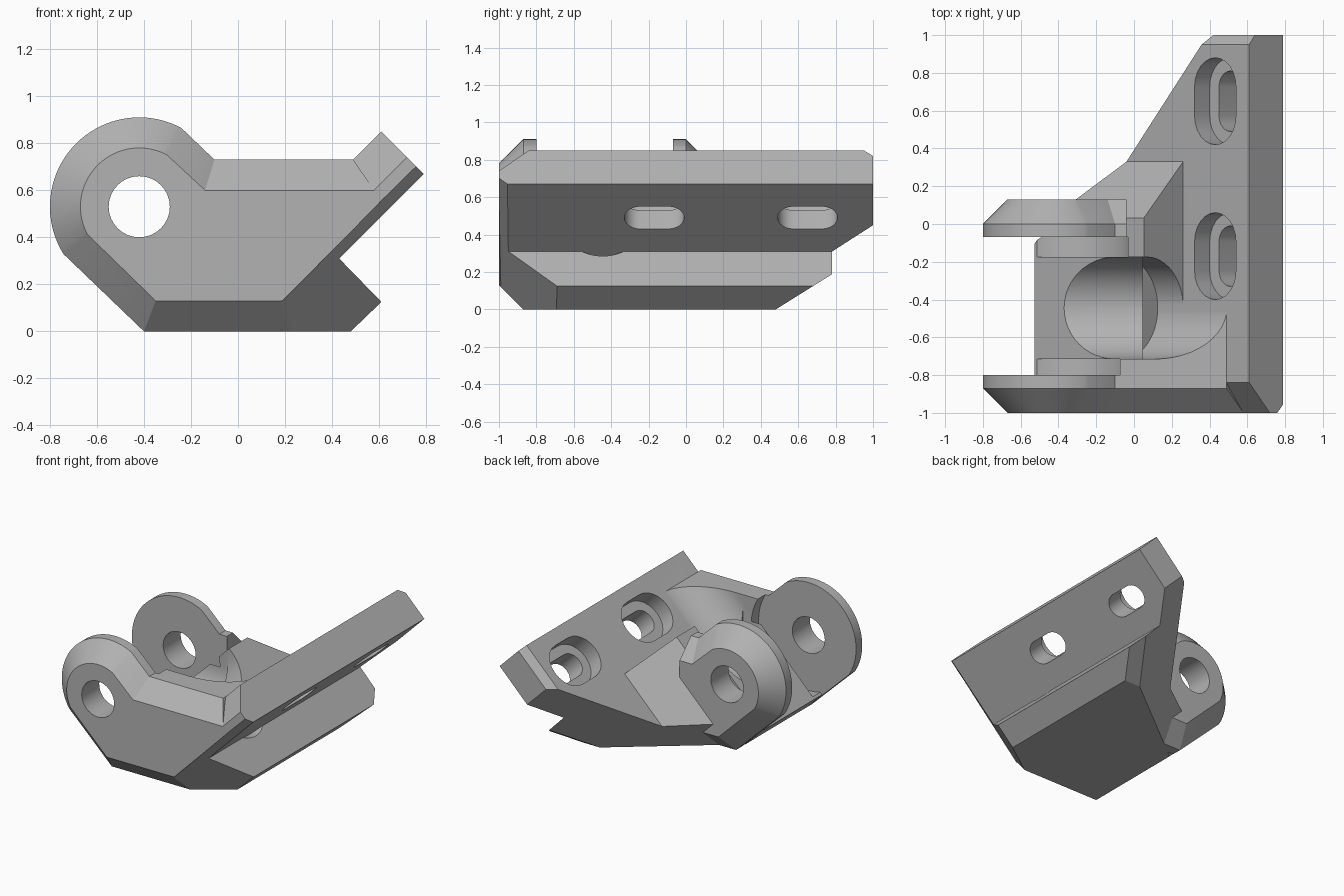
import bpy, bmesh, math
from mathutils import Vector

if "Cube" in bpy.data.objects:
    bpy.data.objects.remove(bpy.data.objects["Cube"])

grey = bpy.data.materials.new("plain grey")
grey.use_nodes = True
grey.diffuse_color = (0.45, 0.45, 0.45, 1)
grey.node_tree.nodes["Principled BSDF"].inputs["Base Color"].default_value = (0.45, 0.45, 0.45, 1)

HX, HZ = -0.42, 0.53          # hinge axis
TROUGH_Y, TROUGH_R = -0.445, 0.27


def loft(name, rings):
    """Closed solid through rings of equal point count."""
    bm = bmesh.new()
    loops = [[bm.verts.new(p) for p in ring] for ring in rings]
    n = len(loops[0])
    for a, b in zip(loops, loops[1:]):
        for i in range(n):
            bm.faces.new((a[i], a[(i + 1) % n], b[(i + 1) % n], b[i]))
    bm.faces.new(loops[0])
    bm.faces.new(loops[-1])
    bmesh.ops.recalc_face_normals(bm, faces=bm.faces)
    me = bpy.data.meshes.new(name)
    bm.to_mesh(me)
    bm.free()
    ob = bpy.data.objects.new(name, me)
    bpy.context.collection.objects.link(ob)
    me.materials.append(grey)
    return ob


def prism(name, pts, y0, y1):
    return loft(name, [[(x, y, z) for x, z in pts] for y in (y0, y1)])


def arc(r, a0, a1, n, cx=HX, cz=HZ):
    angles = [math.radians(a0 + (a1 - a0) * i / (n - 1)) for i in range(n)]
    return [(cx + r * math.cos(a), cz + r * math.sin(a)) for a in angles]


def slice_off(ob, a, b, c, outside):
    """Remove the side of plane abc that holds the point outside."""
    a, b, c = Vector(a), Vector(b), Vector(c)
    no = (b - a).cross(c - a).normalized()
    if no.dot(Vector(outside) - a) < 0:
        no = -no
    bm = bmesh.new()
    bm.from_mesh(ob.data)
    bmesh.ops.bisect_plane(bm, geom=bm.verts[:] + bm.edges[:] + bm.faces[:],
                           plane_co=a, plane_no=no, clear_outer=True)
    bmesh.ops.holes_fill(bm, edges=[e for e in bm.edges if e.is_boundary], sides=0)
    bmesh.ops.recalc_face_normals(bm, faces=bm.faces)
    bm.to_mesh(ob.data)
    bm.free()


def combine(ob, other, op, keep=False):
    mod = ob.modifiers.new(op, "BOOLEAN")
    mod.operation, mod.solver, mod.object = op, "EXACT", other
    bpy.context.view_layer.objects.active = ob
    bpy.ops.object.modifier_apply(modifier=mod.name)
    if not keep:
        bpy.data.objects.remove(other)


def diagonal_back(ob):
    slice_off(ob, (0.57, 1, 0.45), (0.42, 1, 0.60), (-0.04, 0.33, 0.2), (0, 2, 0))


def lower_front(ob):
    slice_off(ob, (0.18, -1, 0.134), (0.43, -0.95, 0.31), (0.61, -0.69, 0.125), (0.6, -2, 0))
    slice_off(ob, (0, -1, 0.13), (1, -1, 0.13), (0, -0.87, 0), (0, -1, 0))


def lower_back(ob):
    slice_off(ob, (0, 0.8, 0.2), (1, 0.8, 0.2), (0, 0.48, 0), (0, 0.8, 0))


def trough_cutter(x0, x1):
    half = [(TROUGH_R * math.cos(t), TROUGH_R * math.sin(t))
            for t in (math.pi + math.pi * i / 24 for i in range(25))]
    section = half + [(TROUGH_R, 0.9), (-TROUGH_R, 0.9)]
    return loft("trough_cutter", [[(x, TROUGH_Y + u, 0.555 + v) for u, v in section]
                                  for x in (x0, x1)]), section


def slot_cutter(y, width, length, t0, t1):
    """Stadium bar through the sloped plate, along its normal."""
    r, h = width / 2, length / 2 - width / 2
    prof = []
    for side, start in ((1, 0), (-1, math.pi)):
        for i in range(13):
            a = start + math.pi * i / 12
            prof.append((r * math.cos(a), side * h + r * math.sin(a)))
    k = math.sqrt(0.5)
    return loft("slot_cutter", [[(0.43 + t + u * k, y + v, 0.67 - t + u * k) for u, v in prof]
                                for t in (t0, t1)])


# Wedge foot under the sloped plate, with the notch on its outer side
foot = prism("bracket", [(0.05, 0), (0.48, 0), (0.61, 0.125), (0.43, 0.31), (0.4, 0.4)], -1, 1)
lower_front(foot)
diagonal_back(foot)
lower_back(foot)
combine(foot, trough_cutter(-0.9, 0.7)[0], "DIFFERENCE")

# Sloped mounting plate
plate = prism("plate", [(0.79, 0.67), (0.61, 0.85), (-0.24, 0), (0.12, 0)], -1, 1)
lower_front(plate)
diagonal_back(plate)
lower_back(plate)
slice_off(plate, (0.61, -0.84, 0.85), (0, -0.84, 0.24), (0.725, -1, 0.747), (0, -1, 0.85))
slice_off(plate, (0.61, 0.95, 0.85), (0, 0.95, 0.24), (0.64, 1, 0.82), (0, 1, 0.85))

# Hinge block between the arms, with its sloped back gusset
block = prism("block", [(-0.53, 0.13), (-0.4, 0), (0.2, 0), (0.3, 0.46), (0.04, 0.72),
                        (0.02, 0.72), (-0.12, 0.535)], -0.87, 0.34)
slice_off(block, (-0.04, 0.33, 0.2), (0.26, 0.33, 0.5), (0.03, 0, 0.73), (0, 1, 1))
slice_off(block, (-0.53, 0, 0.125), (0.05, 0, 0.705), (0, 1, 0.655), (-1, 0, 1))
diagonal_back(block)

# Front wall with its fillet down to the plate
wall = prism("wall", [(-0.1, 0.73), (0.49, 0.73), (0.32, 0.5), (-0.1, 0.2)], -0.86, TROUGH_Y)
combine(block, wall, "UNION")
flat, section = trough_cutter(-0.9, 0.045)
combine(block, flat, "DIFFERENCE")
k = math.sqrt(0.5)
sloped = loft("sloped_cutter", [[(-0.065 + d - v * k, TROUGH_Y + u, 0.555 + d + v * k)
                                 for u, v in section] for d in (0, 1)])
combine(block, sloped, "DIFFERENCE")

# Clearance rings beside both arms
for y0, y1 in ((-0.8, -0.715), (-0.175, -0.07)):
    combine(block, prism("ring_cutter", arc(0.4, 0, 352.5, 48), y0, y1), "DIFFERENCE")

# Chamfered hinge arms
outer_arc, inner_arc = arc(0.38, 212, 62, 40), arc(0.25, 208, 62, 40)
front_outer = outer_arc + [(-0.1, 0.73), (0.49, 0.73), (0.6, 0.545), (0.19, 0.13), (0.19, 0), (-0.4, 0)]
front_inner = inner_arc + [(-0.14, 0.6), (0.58, 0.6), (0.6, 0.545), (0.19, 0.13), (0.18, 0.13), (-0.35, 0.13)]
back_outer = outer_arc + [(-0.1, 0.73), (-0.04, 0.73), (-0.04, 0), (-0.4, 0)]
back_inner = inner_arc + [(-0.14, 0.6), (-0.04, 0.6), (-0.04, 0.13), (-0.35, 0.13)]


def arm(name, outer, inner, ys):
    return loft(name, [[(x, y, z) for x, z in ring]
                       for ring, y in zip((outer, outer, inner), ys)])


front_arm = arm("front_arm", front_outer, front_inner, (-0.8, -0.87, -1))
back_arm = arm("back_arm", back_outer, back_inner, (-0.07, 0, 0.13))

for part in (plate, block, front_arm, back_arm):
    combine(foot, part, "UNION")

# Pin hole through both arms
combine(foot, prism("pin_cutter", arc(0.13, 0, 348.75, 32), -1.2, 0.3), "DIFFERENCE")

# Stepped slots in the plate
for y in (0.65, -0.17):
    combine(foot, slot_cutter(y, 0.31, 0.46, -0.2, 0.08), "DIFFERENCE")
    combine(foot, slot_cutter(y, 0.17, 0.32, 0, 0.3), "DIFFERENCE")

# Smooth the curved faces, keep edges sharp
bpy.ops.object.select_all(action="DESELECT")
foot.select_set(True)
bpy.context.view_layer.objects.active = foot
bpy.ops.object.shade_smooth_by_angle(angle=math.radians(20))
